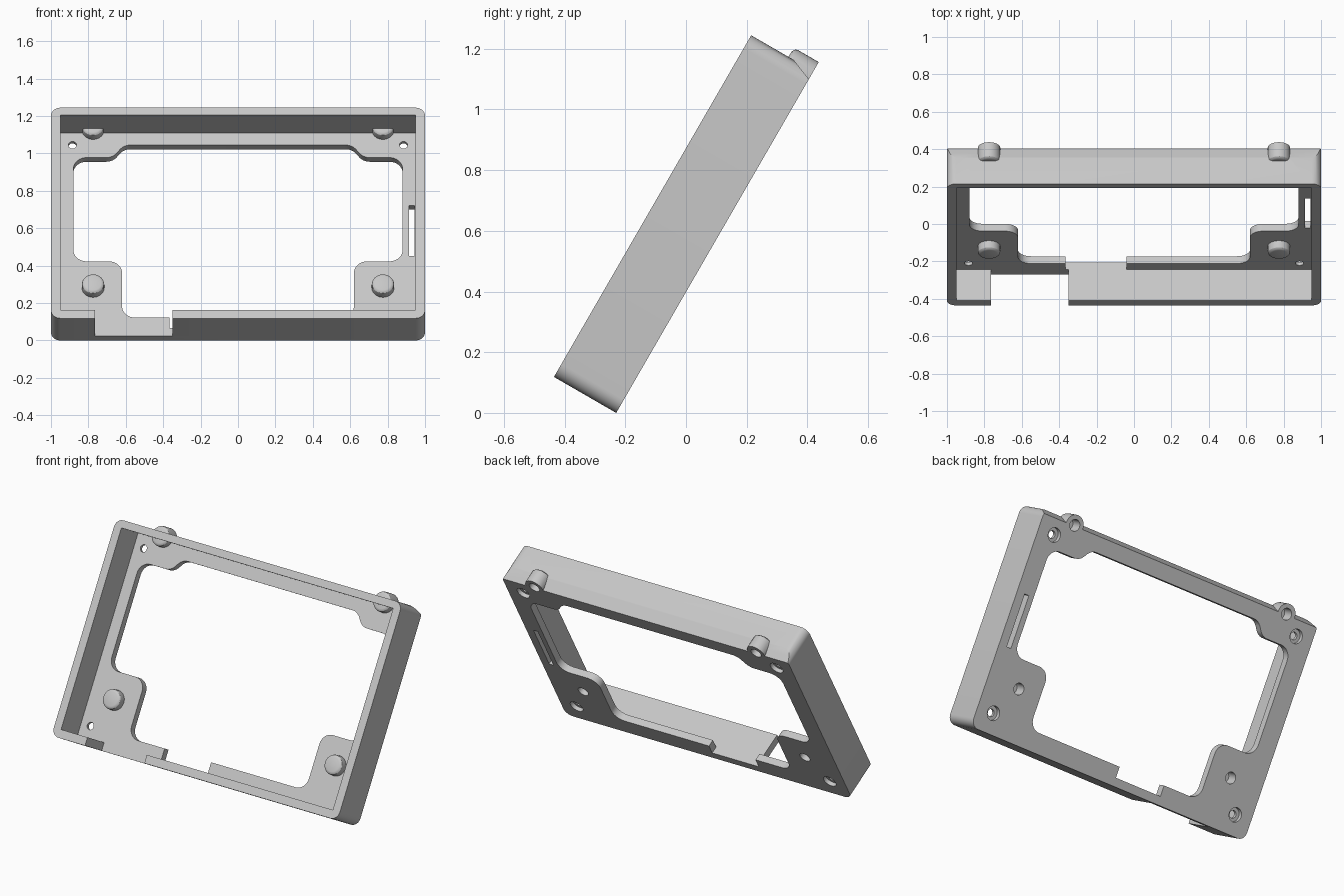
import bpy, bmesh, math
from mathutils import Matrix, Vector

cube = bpy.data.objects.get("Cube")
if cube:
    bpy.data.objects.remove(cube)

# Local axes: x across, y up the slope, z from the back face to the front rim
W, H, D = 1.0, 1.30, 0.237
FLOOR, WALL = 0.045, 0.05
TILT = Matrix.Translation((0, -0.23, 0)) @ Matrix.Rotation(math.radians(60), 4, 'X')

grey = bpy.data.materials.new("light_grey_plastic")
grey.use_nodes = True
colour = (0.57, 0.57, 0.57, 1)
grey.diffuse_color = colour
grey.node_tree.nodes["Principled BSDF"].inputs["Base Color"].default_value = colour


def make(name, bm):
    bmesh.ops.recalc_face_normals(bm, faces=bm.faces)
    mesh = bpy.data.meshes.new(name)
    bm.to_mesh(mesh)
    bm.free()
    mesh.materials.append(grey)
    ob = bpy.data.objects.new(name, mesh)
    bpy.context.collection.objects.link(ob)
    return ob


def rounded(points, steps=8):
    """Turn (x, y, radius) corners into an outline with arcs."""
    out = []
    for i, (x, y, r) in enumerate(points):
        p = Vector((x, y, 0))
        if r == 0:
            out.append(p)
            continue
        a = (Vector((*points[i - 1][:2], 0)) - p).normalized()
        b = (Vector((*points[(i + 1) % len(points)][:2], 0)) - p).normalized()
        half = a.angle(b) / 2
        centre = p + (a + b).normalized() * r / math.sin(half)
        s = (p + a * r / math.tan(half) - centre).normalized()
        e = (p + b * r / math.tan(half) - centre).normalized()
        out += [centre + s.slerp(e, k / steps) * r for k in range(steps + 1)]
    return out


def prism(name, outline, z0, z1):
    bm = bmesh.new()
    face = bm.faces.new([bm.verts.new((p.x, p.y, z0)) for p in outline])
    top = bmesh.ops.extrude_face_region(bm, geom=[face])["geom"]
    verts = [g for g in top if isinstance(g, bmesh.types.BMVert)]
    bmesh.ops.translate(bm, vec=(0, 0, z1 - z0), verts=verts)
    return make(name, bm)


def box(name, x0, x1, y0, y1, z0, z1):
    corners = [(x0, y0, 0), (x1, y0, 0), (x1, y1, 0), (x0, y1, 0)]
    return prism(name, rounded(corners), z0, z1)


def lathe(name, x, y, profile, n=32):
    """Solid of revolution about z from (radius, z) pairs."""
    bm = bmesh.new()
    rings = [[bm.verts.new((x + r * math.cos(k * math.tau / n),
                            y + r * math.sin(k * math.tau / n), z))
              for k in range(n)] for r, z in profile]
    for lo, hi in zip(rings, rings[1:]):
        for k in range(n):
            j = (k + 1) % n
            bm.faces.new((lo[k], lo[j], hi[j], hi[k]))
    bm.faces.new(rings[0])
    bm.faces.new(rings[-1])
    return make(name, bm)


def combine(body, tool, operation='DIFFERENCE'):
    mod = body.modifiers.new("combine", 'BOOLEAN')
    mod.operation, mod.solver, mod.object = operation, 'EXACT', tool
    bpy.context.view_layer.update()
    graph = bpy.context.evaluated_depsgraph_get()
    mesh = bpy.data.meshes.new_from_object(body.evaluated_get(graph))
    body.modifiers.clear()
    body.data = mesh
    bpy.data.objects.remove(tool)


# Outer shell with rounded corners, hollowed from the front
R = 0.05
frame = prism("tilted_frame", rounded([(-W, 0, R), (W, 0, R), (W, H, R), (-W, H, R)]), 0, D)
combine(frame, box("cavity", WALL - W, W - WALL, WALL, H - 0.045, FLOOR, 0.4))

# Window in the back panel, leaving tabs for the bosses
F = 0.07
half = [(0.55, 1.18, F), (0.67, 1.103, F), (0.88, 1.103, F),
        (0.88, 0.462, F), (0.62, 0.462, F), (0.62, 0.115, F)]
half[0] = (0.61, 1.18, F)
window = half + [(-x, y, r) for x, y, r in reversed(half)]
combine(frame, prism("window", rounded(window), -0.1, 0.1))

# Cable recess in the panel, port gap in the lower wall, card slot by the left wall
combine(frame, box("cable_recess", -0.365, -0.04, WALL, 0.2, -0.1, FLOOR + 0.01))
combine(frame, box("port_gap", -0.765, -0.35, -0.1, 0.06, FLOOR, 0.4))
combine(frame, box("card_slot", 0.915, 0.945, 0.494, 0.808, -0.1, 0.1))

# Sloped relief along the top back edge
relief = prism("back_relief", [Vector(p) for p in
               ((1.258, -0.03, 0), (1.312, 0.106, 0), (1.4, 0.106, 0), (1.4, -0.03, 0))], -1.1, 1.1)
relief.data.transform(Matrix(((0, 0, 1, 0), (1, 0, 0, 0), (0, 1, 0, 0), (0, 0, 0, 1))))
combine(frame, relief)

# Four bosses with blind holes, four counterbored screw holes
for side in (-1, 1):
    for y in (0.30, 1.275):
        combine(frame, lathe("boss", side * 0.775, y, [
            (0.06, 0), (0.06, 0.078), (0.058, 0.086), (0.052, 0.092), (0.043, 0.095)]), 'UNION')
        combine(frame, lathe("boss_hole", side * 0.775, y, [(0.034, -0.05), (0.034, 0.07)]))
    for y in (0.118, 1.18):
        combine(frame, lathe("screw_hole", side * 0.885, y, [
            (0.042, -0.05), (0.042, 0.025), (0.022, 0.025), (0.022, 0.1)]))

# Lean the frame back and keep the edges crisp
frame.data.transform(TILT)
bpy.ops.object.select_all(action='DESELECT')
frame.select_set(True)
bpy.context.view_layer.objects.active = frame
bpy.ops.object.shade_smooth_by_angle(angle=math.radians(30))
